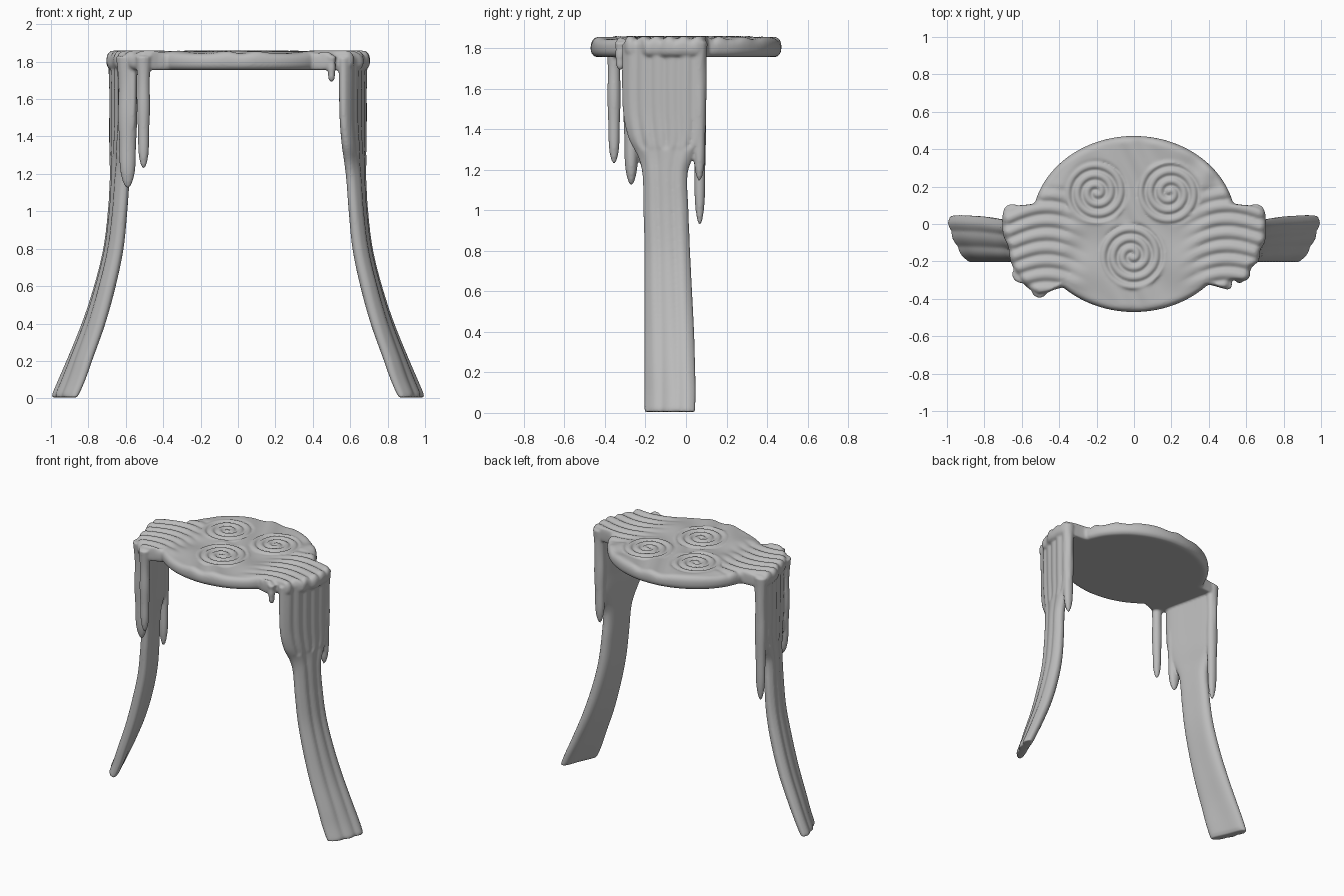
import bpy, bmesh, math
from math import sin, cos, pi, hypot, atan2

cube = bpy.data.objects.get("Cube")
if cube:
    bpy.data.objects.remove(cube, do_unlink=True)

grey = bpy.data.materials.new("plain grey")
grey.use_nodes = True
GREY = (0.5, 0.5, 0.5, 1)
grey.diffuse_color = GREY
grey.node_tree.nodes["Principled BSDF"].inputs["Base Color"].default_value = GREY


def smooth(a, b, v):
    t = max(0, min(1, (v - a) / (b - a)))
    return t * t * (3 - 2 * t)


def table(rows, key):
    """Cubic interpolation of rows sorted by their first value."""
    i = 0
    while i < len(rows) - 2 and key > rows[i + 1][0]:
        i += 1
    p0, p1 = rows[max(i - 1, 0)], rows[i]
    p2, p3 = rows[i + 1], rows[min(i + 2, len(rows) - 1)]
    step = p2[0] - p1[0]
    t = (key - p1[0]) / step
    out = []
    for a, b, c, d in zip(p0[1:], p1[1:], p2[1:], p3[1:]):
        m1 = (c - a) / (p2[0] - p0[0]) * step
        m2 = (d - b) / (p3[0] - p1[0]) * step
        out.append((2*t**3 - 3*t**2 + 1) * b + (t**3 - 2*t**2 + t) * m1
                   + (3*t**2 - 2*t**3) * c + (t**3 - t**2) * m2)
    return out


def loft(bm, rings):
    """Skin a list of point loops and cap both ends."""
    loops = [[bm.verts.new(p) for p in ring] for ring in rings]
    n = len(loops[0])
    for a, b in zip(loops, loops[1:]):
        for i in range(n):
            j = (i + 1) % n
            bm.faces.new((a[i], a[j], b[j], b[i]))
    bm.faces.new(loops[0][::-1])
    bm.faces.new(loops[-1])


# Seat outline: an ellipse with a ragged flap of strands on each side
RIGHT_FLAP = [(.42, -.33), (.49, -.35), (.52, -.33), (.51, -.28), (.58, -.31), (.62, -.29),
              (.62, -.23), (.67, -.2), (.67, -.14), (.7, -.1), (.7, .07), (.67, .1), (.55, .1)]
LEFT_FLAP = [(-.55, .1), (-.67, .1), (-.7, .07), (-.7, -.06), (-.67, -.12), (-.66, -.2),
             (-.62, -.28), (-.57, -.34), (-.5, -.385), (-.45, -.37), (-.41, -.33)]


def flap_radius(points, angle, start):
    """Radius of a flap edge, with angles measured from start."""
    polar = sorted(((atan2(y, x) - start) % (2*pi), hypot(x, y)) for x, y in points)
    a = (angle - start) % (2*pi)
    for (a0, r0), (a1, r1) in zip(polar, polar[1:]):
        if a0 <= a <= a1:
            return r0 + (r1 - r0) * (a - a0) / max(a1 - a0, 1e-6)
    return 0


def outline(angle):
    ellipse = 1 / hypot(cos(angle) / .545, sin(angle) / .47)
    return max(ellipse, flap_radius(RIGHT_FLAP, angle, -pi), flap_radius(LEFT_FLAP, angle, 0))


# Carved relief: three spirals, and strands flowing to the flaps
SPIRALS = [(-.2, .17, .175, 1), (.19, .165, .175, -1), (-.01, -.17, .185, 1)]


def relief(x, y):
    bend = .05 * sin(8 * abs(x) + 1) + (.12 * (x + .5) ** 2 if x < 0 else -.1 * (x - .4))
    flow = abs(sin(pi * (y + bend) / .072))
    side = smooth(.22, .45, abs(x)) * smooth(.25, .1, y)
    faint = .5 + .3 * sin(20 * y + 6 * sin(7 * x))
    h = faint + (flow - faint) * side
    for cx, cy, size, turn in SPIRALS:
        r = hypot(x - cx, y - cy)
        if r < size:
            ridge = abs(sin(pi * r / .052 - turn * atan2(y - cy, x - cx) / 2))
            h += (ridge - h) * smooth(size, size - .012, r)
    return .02 * h


def add_seat(bm):
    count, rows = 320, 64
    angles = [2 * pi * i / count for i in range(count)]
    raw = [outline(a) for a in angles]
    radii = [sum(raw[(i + k) % count] for k in range(-1, 2)) / 3 for i in range(count)]
    rings = []
    for j in range(1, rows + 1):
        f = j / rows
        ring = []
        for a, r in zip(angles, radii):
            x, y = (r - .035) * f * cos(a), (r - .035) * f * sin(a)
            ring.append((x, y, 1.84 + relief(x, y)))
        rings.append(ring)
    # rounded rim
    top = rings[-1]
    for k in range(1, 10):
        b = pi * k / 9
        ring = []
        for a, r, p in zip(angles, radii, top):
            edge = r - .035 + .036 * sin(b)
            mid = (p[2] + 1.755) / 2
            c = math.copysign(abs(cos(b)) ** .8, cos(b))
            ring.append((edge * cos(a), edge * sin(a), mid + (p[2] - mid) * c))
        rings.append(ring)
    loft(bm, rings)


# Leg rows: height, outer x, front y, back y, thickness, slant of the front edge
LEG = [(0, 1.015, -.205, .045, .08, .1), (.1, .972, -.205, .048, .085, .095),
       (.2, .928, -.205, .046, .09, .08), (.4, .845, -.205, .04, .095, .06),
       (.6, .778, -.205, .03, .095, .045), (.8, .728, -.205, .02, .09, .04),
       (1, .703, -.21, .012, .085, .04), (1.18, .693, -.215, .008, .085, .045),
       (1.26, .695, -.235, .035, .085, .06), (1.36, .698, -.285, .09, .09, .075),
       (1.5, .7, -.312, .1, .09, .09), (1.82, .703, -.315, .103, .1, .09)]


def add_leg(bm, side):
    rings, n, rows = [], 96, 90
    for j in range(rows + 1):
        z = .005 + 1.815 * j / rows
        xo, y0, y1, thick, slant = table(LEG, z)
        end = smooth(-.02, .03, z)
        ring = []
        for i in range(n):
            a = 2 * pi * i / n
            t = .5 - .5 * cos(a)
            half = thick / 2 * max(0, 1 - abs(2*t - 1) ** 4) ** .5 * (.6 + .4 * end)
            x = xo - thick / 2 - slant * (1 - t) ** 1.5
            if a < pi:
                strands = 6 if z > 1.3 else 3
                groove = (1 - abs(sin(strands * pi * t))) * smooth(0, .1, t) * smooth(1, .9, t)
                x += half - .01 * groove
            else:
                x -= half
            ring.append((side * x, y0 + (y1 - y0) * t, z))
        rings.append(ring)
    loft(bm, rings)


def add_drip(bm, x, y, tip, rx, ry):
    rings = []
    top, steps = 1.83, 40
    for j in range(steps + 1):
        s = j / steps
        f = (.9 + .1 * cos(7 * s) ** 2 + .2 * (1 - s) ** 6) * max(.002, 1 - s ** 7) ** .6
        rings.append([(x + rx * f * cos(2*pi*i/20), y + ry * f * sin(2*pi*i/20),
                       top + (tip - top) * s) for i in range(20)])
    loft(bm, rings)


# Drips: x, y, tip height, half widths
DRIPS = [(.5, -.325, 1.69, .022, .024), (.65, .066, 1.14, .04, .034),
         (-.505, -.355, 1.225, .035, .033), (-.59, -.27, 1.12, .052, .04),
         (-.65, .068, .92, .04, .032)]

# All parts melt into one carved body
bm = bmesh.new()
add_seat(bm)
for side in (1, -1):
    add_leg(bm, side)
for drip in DRIPS:
    add_drip(bm, *drip)
bmesh.ops.recalc_face_normals(bm, faces=bm.faces)
mesh = bpy.data.meshes.new("melted_stool")
bm.to_mesh(mesh)
bm.free()
mesh.materials.append(grey)
stool = bpy.data.objects.new("melted_stool", mesh)
bpy.context.collection.objects.link(stool)

remesh = stool.modifiers.new("fuse", "REMESH")
remesh.mode = "VOXEL"
remesh.voxel_size = .008
remesh.use_smooth_shade = True
soften = stool.modifiers.new("soften", "SMOOTH")
soften.factor = .5
soften.iterations = 3
